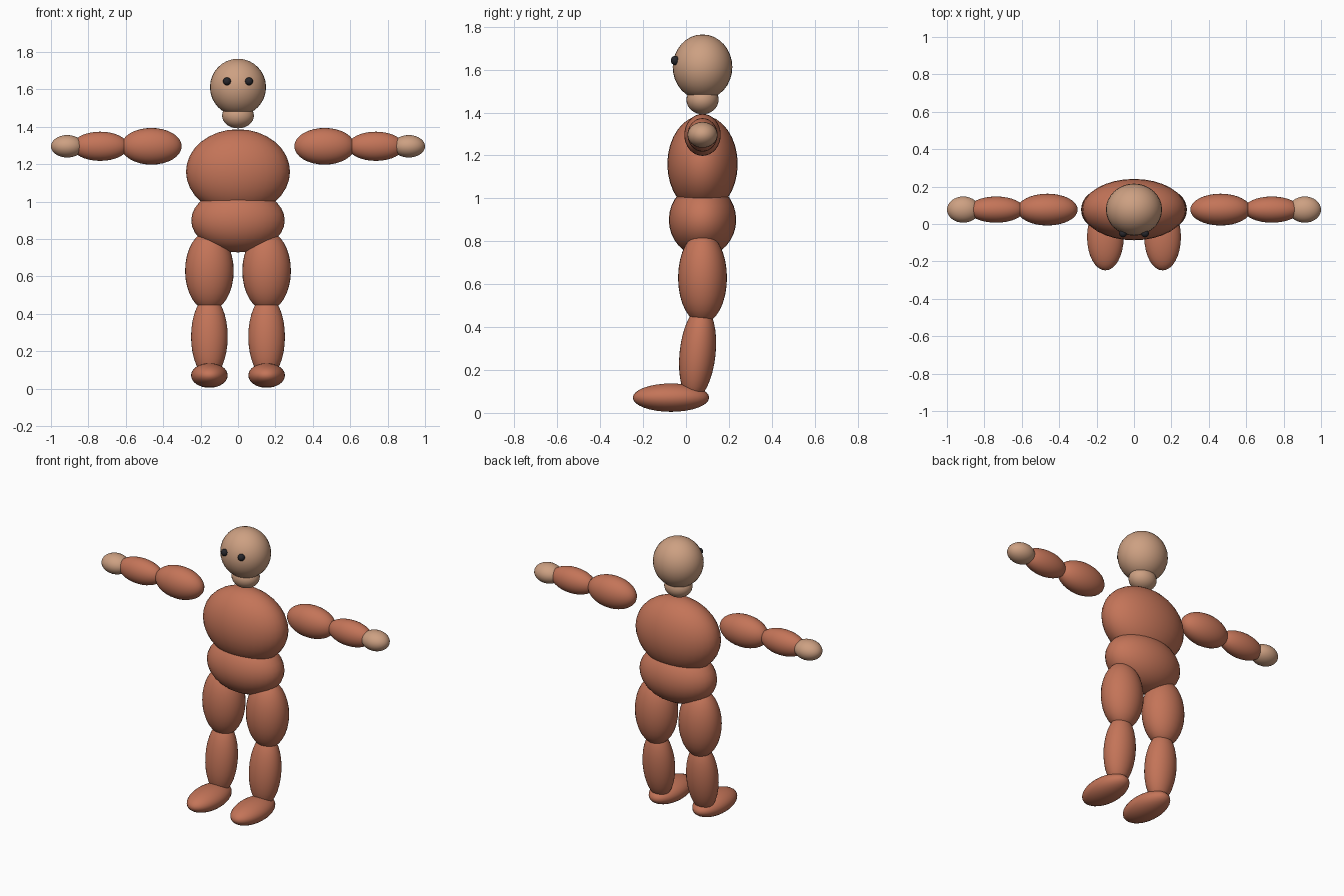
import bpy, math

if "Cube" in bpy.data.objects:
    bpy.data.objects.remove(bpy.data.objects["Cube"])


def material(name, rgb):
    m = bpy.data.materials.new(name)
    m.diffuse_color = (*rgb, 1)
    m.use_nodes = True
    m.node_tree.nodes["Principled BSDF"].inputs["Base Color"].default_value = m.diffuse_color
    return m


CLAY = material("terracotta", (0.55, 0.175, 0.098))
SKIN = material("tan skin", (0.61, 0.352, 0.223))
DARK = material("dark eye", (0.02, 0.02, 0.025))
Y = 0.077  # depth of the body axis


def ellipsoid(name, mat, center, radii, tilt=0, axis=None):
    """Smooth stretched sphere, poles along z, or along x for limbs held sideways."""
    bpy.ops.mesh.primitive_uv_sphere_add(segments=32, ring_count=16, radius=1)
    ob = bpy.context.object
    ob.name = ob.data.name = name
    if axis == 'X':
        ob.rotation_euler = (0, math.pi / 2, 0)
        bpy.ops.object.transform_apply(rotation=True)
    ob.scale = radii
    ob.rotation_euler = (math.radians(tilt), 0, 0)
    ob.location = center
    bpy.ops.object.transform_apply(location=False, rotation=False, scale=True)
    bpy.ops.object.shade_smooth()
    ob.data.materials.append(mat)


# Head, neck and torso
ellipsoid("head", SKIN, (0, Y, 1.612), (0.15, 0.139, 0.152))
ellipsoid("neck", SKIN, (0, Y, 1.46), (0.085, 0.075, 0.068))
ellipsoid("chest", CLAY, (0, Y, 1.16), (0.278, 0.164, 0.227))
ellipsoid("belly", CLAY, (0, Y, 0.90), (0.25, 0.157, 0.171))

# Eyes, arms and legs on both sides
for side, s in (("left", 1), ("right", -1)):
    ellipsoid(side + "_eye", DARK, (s * 0.059, -0.051, 1.643), (0.021, 0.02, 0.021))
    ellipsoid(side + "_upper_arm", CLAY, (s * 0.463, Y, 1.296), (0.162, 0.085, 0.098), axis='X')
    ellipsoid(side + "_forearm", CLAY, (s * 0.737, Y, 1.296), (0.15, 0.07, 0.078), axis='X')
    ellipsoid(side + "_hand", SKIN, (s * 0.913, Y, 1.296), (0.087, 0.07, 0.06), axis='X')
    ellipsoid(side + "_thigh", CLAY, (s * 0.153, Y, 0.63), (0.13, 0.114, 0.213))
    ellipsoid(side + "_shin", CLAY, (s * 0.153, 0.054, 0.278), (0.098, 0.084, 0.218), tilt=-6)
    ellipsoid(side + "_foot", CLAY, (s * 0.153, -0.07, 0.071), (0.098, 0.178, 0.066))
